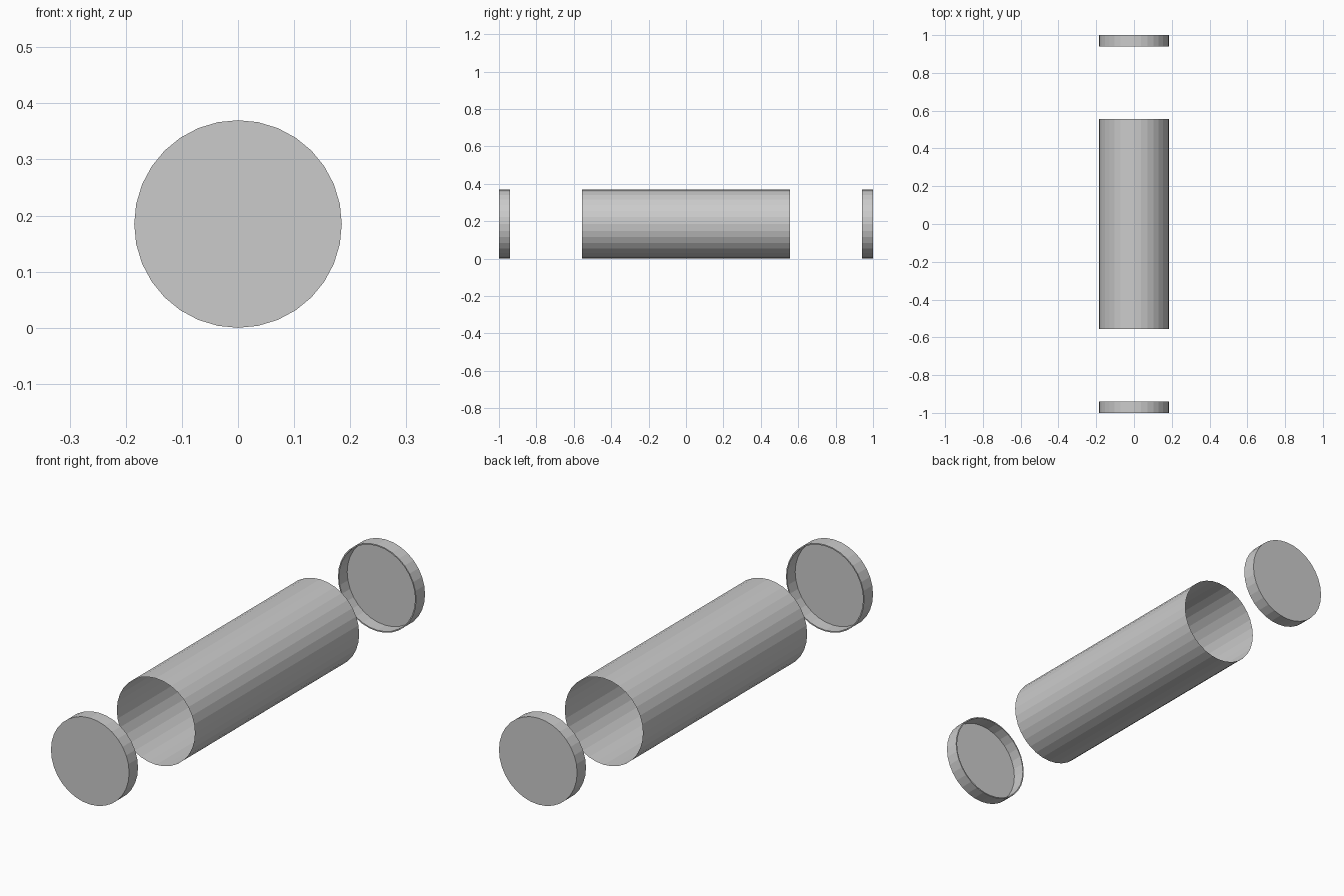
import bpy, bmesh
from math import cos, sin, tau

if "Cube" in bpy.data.objects:
    bpy.data.objects.remove(bpy.data.objects["Cube"])

R = 0.185      # outer radius, also the height of the axis
SIDES = 32


def lathe(name, profile, fill_ends=False):
    """Sweep (radius, y) profile points around the lengthwise axis."""
    bm = bmesh.new()
    rings = []
    for r, y in profile:
        rings.append([bm.verts.new((r * sin(tau * i / SIDES), y, R + r * cos(tau * i / SIDES)))
                      for i in range(SIDES)])
    for a, b in zip(rings, rings[1:]):
        for i in range(SIDES):
            j = (i + 1) % SIDES
            bm.faces.new((a[i], a[j], b[j], b[i]))
    if fill_ends:
        bm.faces.new(rings[0])
        bm.faces.new(rings[-1])
        bmesh.ops.recalc_face_normals(bm, faces=bm.faces)
    mesh = bpy.data.meshes.new(name)
    bm.to_mesh(mesh)
    bm.free()
    obj = bpy.data.objects.new(name, mesh)
    bpy.context.collection.objects.link(obj)
    return obj


# Open-ended thin tube
lathe("tube", [(R, 0.555), (R, -0.555)])

# Two shallow cup-shaped caps, open toward the tube
WALL = 0.005
for name, s in (("front_cap", -1), ("back_cap", 1)):
    lathe(name, [(R, s), (R, s * 0.94), (R - WALL, s * 0.94),
                 (R - WALL, s * (1 - WALL))], fill_ends=True)
